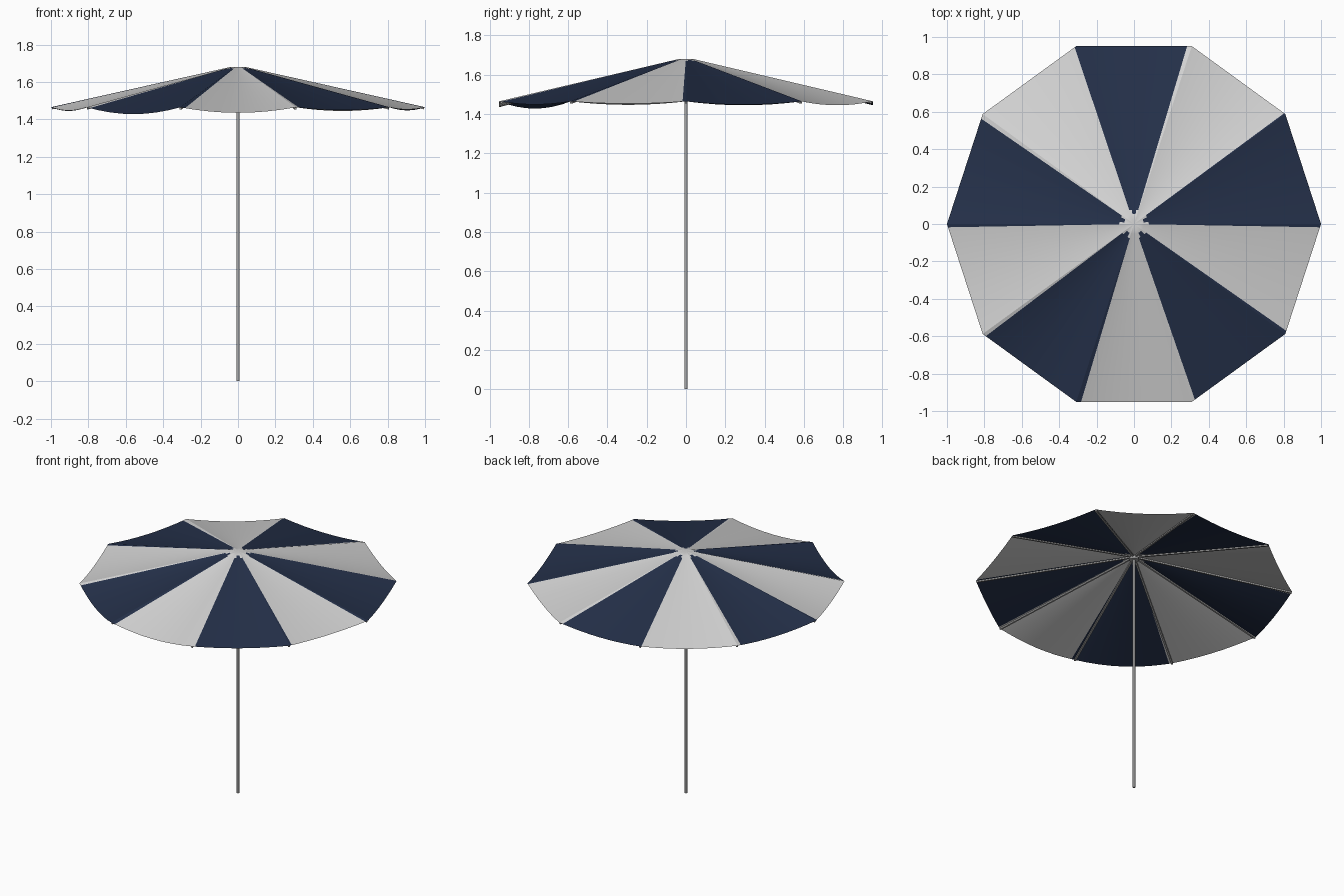
import bpy, bmesh, math
from mathutils import Vector

cube = bpy.data.objects.get("Cube")
if cube:
    bpy.data.objects.remove(cube, do_unlink=True)


def material(name, rgb):
    m = bpy.data.materials.new(name)
    m.use_nodes = True
    m.diffuse_color = (*rgb, 1)
    bsdf = m.node_tree.nodes["Principled BSDF"]
    bsdf.inputs["Base Color"].default_value = (*rgb, 1)
    bsdf.inputs["Roughness"].default_value = 0.7
    return m


CREAM = material("pale canvas", (0.66, 0.66, 0.66))
NAVY = material("navy canvas", (0.018, 0.03, 0.068))
METAL = material("grey metal", (0.4, 0.4, 0.4))

PANELS = 10
STEP = math.tau / PANELS
TOP, RIM, FLAT = 1.68, 1.465, 0.04      # crown height, rib tip height, flat crown radius
SAG = [.017, .02, .02, .02, .02, .018, .037, .03, .016, .012]     # droop of each panel
SEAM = [.03, .012, .04, .017, .042, .03, .033, .042, .033, .028]  # overlap at each seam
ROWS = [.022, FLAT, .055, .08, .2, .35, .5, .65, .8, .9, 1]


def rib_height(s):
    return TOP - (TOP - RIM) * max(0, (s - FLAT) / (1 - FLAT))


def corner(k):
    return Vector((math.cos(k * STEP), math.sin(k * STEP), 0))


def add_object(name, bm, mats):
    mesh = bpy.data.meshes.new(name)
    bm.to_mesh(mesh)
    bm.free()
    for m in mats:
        mesh.materials.append(m)
    ob = bpy.data.objects.new(name, mesh)
    bpy.context.collection.objects.link(ob)
    return ob


# Canopy: ten drooping panels, alternating colours, pale crown
bm = bmesh.new()
columns = []                             # (panel, fraction across panel)
for k in range(PANELS):
    columns += [(k, t) for t in (0, SEAM[k], .12, .25, .38, .5, .62, .75, .88, .97)]
grid = []
for s in ROWS:
    ring = []
    for k, t in columns:
        p = corner(k).lerp(corner(k + 1), t) * s
        p.z = rib_height(s) - SAG[k] * 4 * t * (1 - t) * s
        ring.append(bm.verts.new(p))
    grid.append(ring)
apex = bm.verts.new((0, 0, TOP + 0.001))
n = len(columns)
for j in range(n):
    k, t = columns[j]
    nxt = (j + 1) % n
    bm.faces.new((apex, grid[0][j], grid[0][nxt]))
    # each seam strip takes the neighbour's colour
    owner = k
    if t == 0 and k > 0:
        owner = k - 1
    elif k == PANELS - 1 and t > .96:
        owner = 0
    for r in range(len(ROWS) - 1):
        f = bm.faces.new((grid[r][j], grid[r + 1][j], grid[r + 1][nxt], grid[r][nxt]))
        navy = owner % 2 == 0
        if ROWS[r] < .055 or (ROWS[r] < .08 and not .2 < t < .7):
            navy = False
        f.material_index = int(navy)
for f in bm.faces:
    f.smooth = True
# crisp crease along every rib
for r in range(3, len(ROWS) - 1):
    for j in range(0, n, 10):
        bm.edges.get((grid[r][j], grid[r + 1][j])).smooth = False
add_object("canopy", bm, [CREAM, NAVY])

# Ribs: slim bars just under each crease
bm = bmesh.new()
for k in range(PANELS):
    out = corner(k)
    side = Vector((-out.y, out.x, 0)) * 0.006
    ends = []
    for s in (0.03, 0.995):
        c = out * s + Vector((0, 0, rib_height(s) - 0.004))
        drop = Vector((0, 0, -0.009))
        ends.append([bm.verts.new(v) for v in
                     (c - side, c + side, c + side + drop, c - side + drop)])
    a, b = ends
    bm.faces.new(a)
    bm.faces.new(b[::-1])
    for i in range(4):
        m = (i + 1) % 4
        bm.faces.new((a[i], b[i], b[m], a[m]))
bmesh.ops.recalc_face_normals(bm, faces=bm.faces)
add_object("ribs", bm, [METAL])


# Pole and the hub that holds the ribs
def cylinder(name, radius, z0, z1):
    bpy.ops.mesh.primitive_cylinder_add(vertices=24, radius=radius, depth=z1 - z0,
                                        location=(0, 0, (z0 + z1) / 2))
    ob = bpy.context.object
    ob.name = name
    ob.data.materials.append(METAL)
    bpy.ops.object.shade_smooth_by_angle()


cylinder("pole", 0.008, 0, 1.675)
cylinder("rib_hub", 0.03, 1.655, 1.675)
